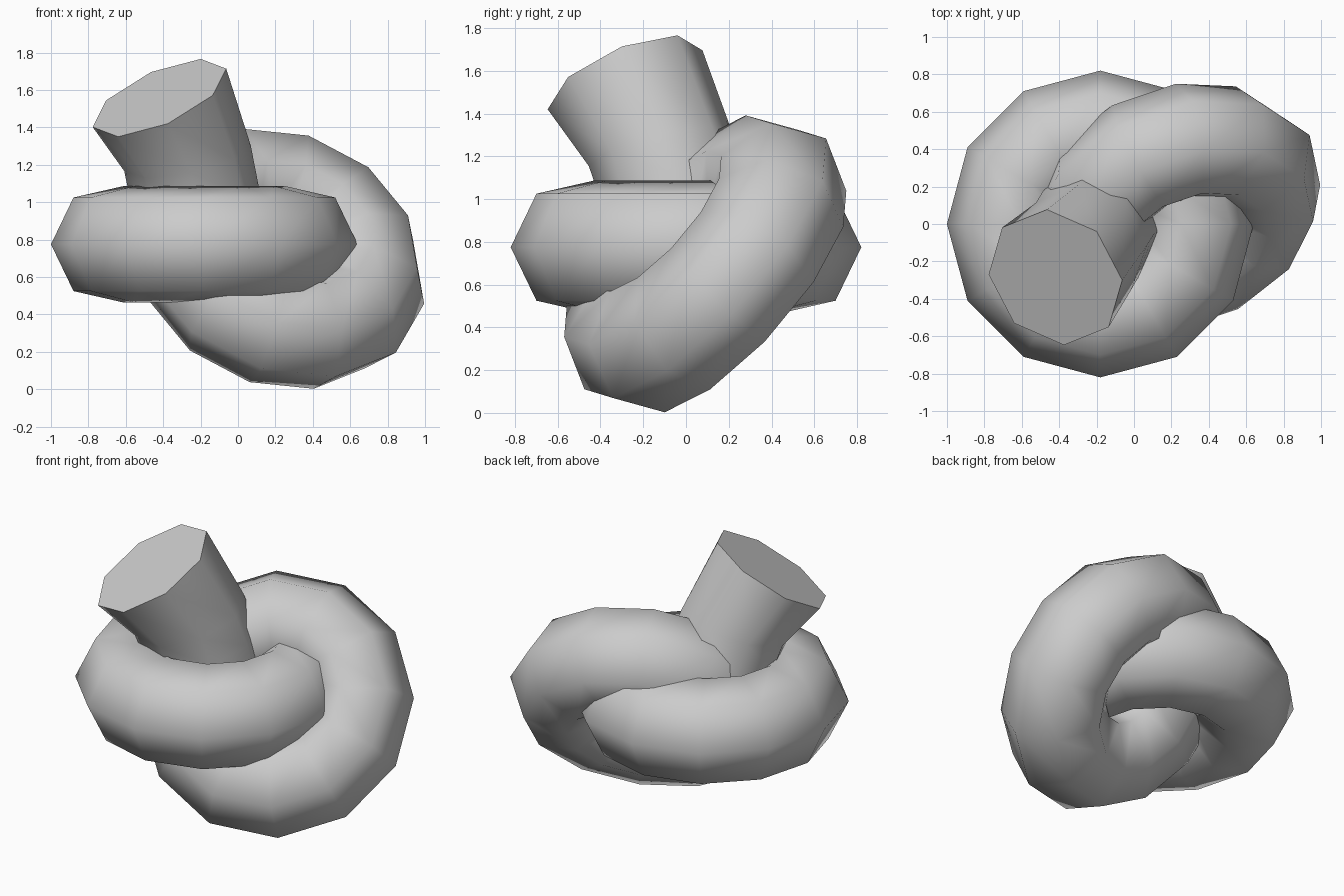
import bpy, bmesh
from math import cos, sin, pi, radians
from mathutils import Vector, Matrix

if "Cube" in bpy.data.objects:
    bpy.data.objects.remove(bpy.data.objects["Cube"])


def smooth(obj, angle):
    bpy.ops.object.select_all(action='DESELECT')
    obj.select_set(True)
    bpy.context.view_layer.objects.active = obj
    bpy.ops.object.shade_smooth_by_angle(angle=radians(angle))


def ring_loop(name, center, rot):
    bpy.ops.mesh.primitive_torus_add(major_segments=12, minor_segments=7,
                                     major_radius=0.5, minor_radius=0.32,
                                     location=center, rotation=rot)
    obj = bpy.context.object
    obj.name = name
    smooth(obj, 75)


# Two interlocked low-poly loops
ring_loop("flat_loop", (-0.18, 0, 0.775), (0, 0, 0))
ring_loop("tilted_loop", (0.22, 0.09, 0.697), (radians(48.4), radians(17), radians(8.7)))

# Eight-sided bent stub: (center, axis, radius) from top to bottom
rings = [
    ((-0.42, -0.285, 1.558), (-0.385, -0.37, 0.845), 0.39),
    ((-0.27, -0.12, 1.235), (-0.19, -0.24, 0.95), 0.345),
    ((-0.235, -0.06, 1.06), (-0.12, -0.2, 0.97), 0.345),
    ((-0.18, 0.0, 0.78), (0, 0, 1), 0.34),
]
bm = bmesh.new()
loops = []
for c, n, r in rings:
    n = Vector(n).normalized()
    u = Vector((0.36, -0.015, 0.157))
    u = (u - n * u.dot(n)).normalized()
    v = n.cross(u)
    loops.append([bm.verts.new(Vector(c) + r * (cos(k * pi / 4) * u + sin(k * pi / 4) * v))
                  for k in range(8)])
for a, b in zip(loops, loops[1:]):
    for k in range(8):
        bm.faces.new((a[k], b[k], b[(k + 1) % 8], a[(k + 1) % 8]))
bm.faces.new(loops[0])
bm.faces.new(loops[-1])
bmesh.ops.recalc_face_normals(bm, faces=bm.faces)
me = bpy.data.meshes.new("stub")
bm.to_mesh(me)
bm.free()
stub = bpy.data.objects.new("stub", me)
bpy.context.collection.objects.link(stub)
smooth(stub, 60)
